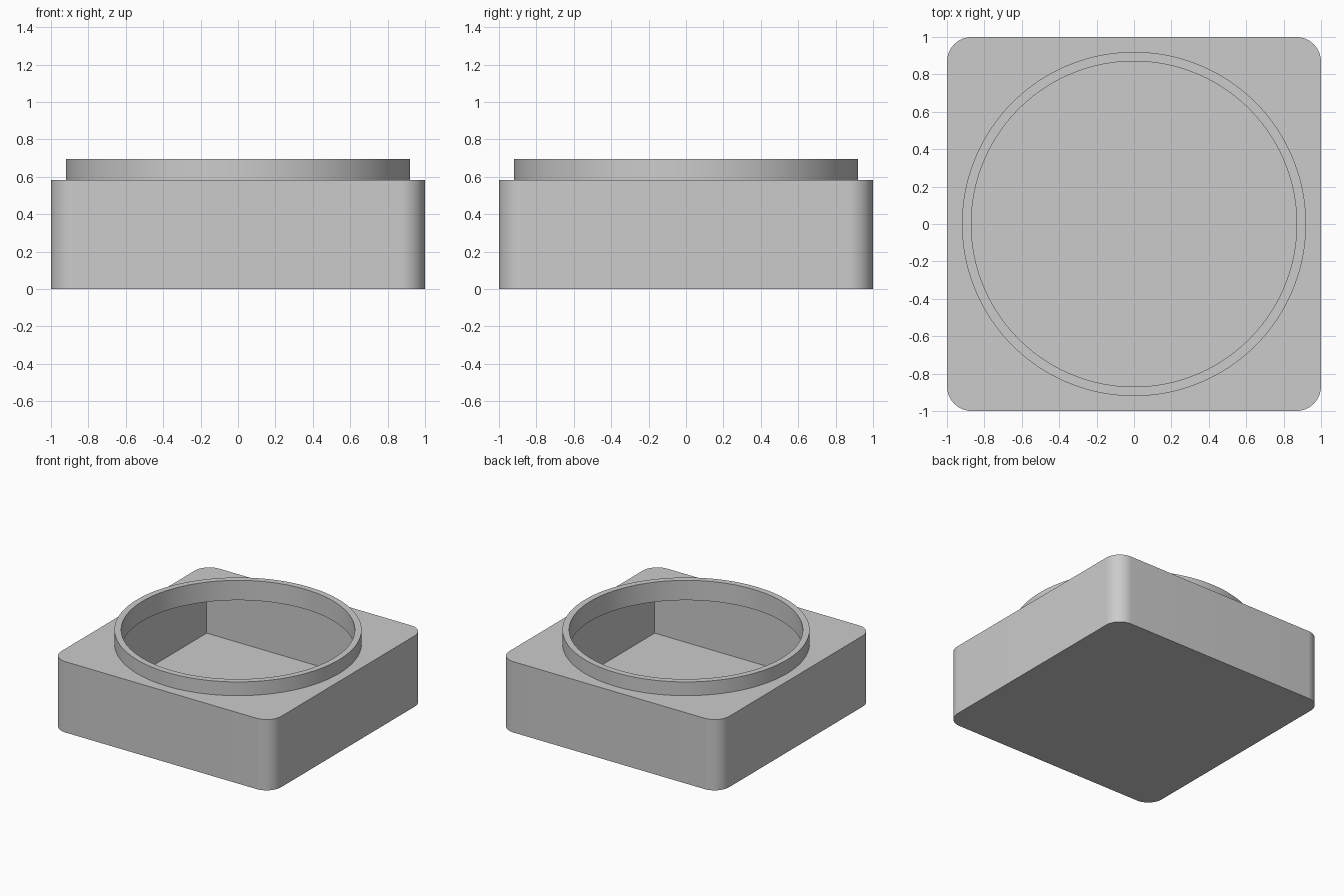
import bpy
import bmesh

HEIGHT = 0.582       # top of the square body
RIM_TOP = 0.695      # top of the round collar
WALL = 0.05
CORNER = 0.133
COLLAR_R = 0.92

if "Cube" in bpy.data.objects:
    bpy.data.objects.remove(bpy.data.objects["Cube"], do_unlink=True)

grey = bpy.data.materials.new("plain_grey")
grey.use_nodes = True
colour = (0.6, 0.6, 0.6, 1)
grey.diffuse_color = colour
grey.node_tree.nodes["Principled BSDF"].inputs["Base Color"].default_value = colour


def add_object(name, bm):
    mesh = bpy.data.meshes.new(name)
    bm.to_mesh(mesh)
    bm.free()
    mesh.materials.append(grey)
    obj = bpy.data.objects.new(name, mesh)
    bpy.context.collection.objects.link(obj)
    return obj


def box(name, half, bottom, top, radius=0):
    """Square block with optional rounded vertical edges."""
    bm = bmesh.new()
    bmesh.ops.create_cube(bm, size=1)
    for v in bm.verts:
        v.co.x *= 2 * half
        v.co.y *= 2 * half
        v.co.z = top if v.co.z > 0 else bottom
    if radius:
        upright = [e for e in bm.edges
                   if abs(e.verts[0].co.z - e.verts[1].co.z) > 0.1]
        bmesh.ops.bevel(bm, geom=upright, offset=radius, segments=16,
                        profile=0.5, affect='EDGES')
    return add_object(name, bm)


def cylinder(name, radius, bottom, top):
    bm = bmesh.new()
    bmesh.ops.create_cone(bm, cap_ends=True, segments=160, radius1=radius,
                          radius2=radius, depth=top - bottom)
    bmesh.ops.translate(bm, verts=bm.verts, vec=(0, 0, (top + bottom) / 2))
    return add_object(name, bm)


def combine(target, tool, operation):
    """Apply a boolean and discard the tool object."""
    mod = target.modifiers.new(operation.title(), 'BOOLEAN')
    mod.operation = operation
    mod.solver = 'EXACT'
    mod.object = tool
    bpy.context.view_layer.objects.active = target
    bpy.ops.object.modifier_apply(modifier=mod.name)
    bpy.data.objects.remove(tool, do_unlink=True)


# Rounded square housing with the round collar fused on top
housing = box("housing", 1, 0, HEIGHT, CORNER)
combine(housing, cylinder("collar", COLLAR_R, HEIGHT - WALL / 2, RIM_TOP), 'UNION')

# Square inner chamber, then the round opening into it
combine(housing, box("chamber_cutter", 1 - WALL, WALL, HEIGHT - WALL), 'DIFFERENCE')
combine(housing, cylinder("opening_cutter", COLLAR_R - WALL, HEIGHT / 2, 1), 'DIFFERENCE')

# Smooth round surfaces, sharp rims
bpy.ops.object.select_all(action='DESELECT')
housing.select_set(True)
bpy.context.view_layer.objects.active = housing
bpy.ops.object.shade_smooth_by_angle(angle=0.52)
